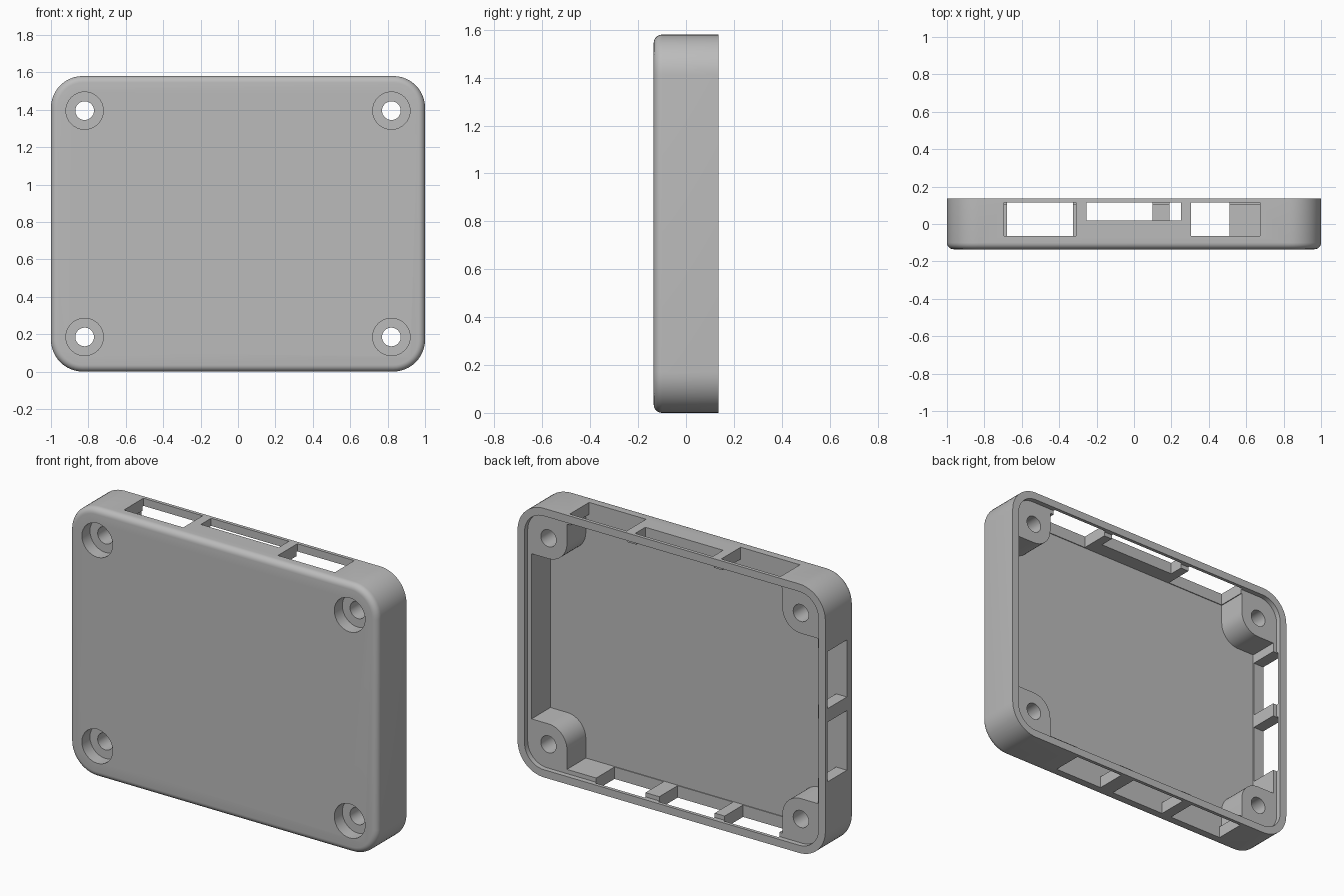
import bpy, bmesh
from math import sin, cos, pi, radians

cube = bpy.data.objects.get("Cube")
if cube:
    bpy.data.objects.remove(cube)

MID = 0.79                      # height of the case centre
HALF_W, HALF_H, BACK = 1.0, 0.79, 0.135
WALL, FLOOR, LEDGE = 0.07, -0.07, 0.105
POST_X, POST_Z, POST_R = 0.82, 0.605, 0.12

grey = bpy.data.materials.new("case_grey")
grey.use_nodes = True
grey.diffuse_color = (0.5, 0.5, 0.5, 1)
grey.node_tree.nodes["Principled BSDF"].inputs["Base Color"].default_value = (0.5, 0.5, 0.5, 1)


def rounded(inset, radius, steps=12):
    """Rounded rectangle outline in x and z, inset from the case outline."""
    pts = []
    for k, (sx, sz) in enumerate([(1, 1), (-1, 1), (-1, -1), (1, -1)]):
        for i in range(steps + 1):
            a = (k + i / steps) * pi / 2
            pts.append((sx * (HALF_W - inset - radius) + radius * cos(a),
                        sz * (HALF_H - inset - radius) + radius * sin(a)))
    return pts


def circle(x, z, r, n=32):
    return [(x + r * cos(2 * pi * i / n), z + r * sin(2 * pi * i / n)) for i in range(n)]


def loft(name, rings):
    """Closed solid through (y, outline) rings."""
    bm = bmesh.new()
    loops = [[bm.verts.new((x, y, z + MID)) for x, z in pts] for y, pts in rings]
    n = len(loops[0])
    for a, b in zip(loops, loops[1:]):
        for i in range(n):
            bm.faces.new((a[i], a[(i + 1) % n], b[(i + 1) % n], b[i]))
    bm.faces.new(loops[0])
    bm.faces.new(loops[-1])
    bmesh.ops.recalc_face_normals(bm, faces=bm.faces)
    mesh = bpy.data.meshes.new(name)
    bm.to_mesh(mesh)
    bm.free()
    mesh.materials.append(grey)
    obj = bpy.data.objects.new(name, mesh)
    bpy.context.scene.collection.objects.link(obj)
    return obj


def prism(name, pts, y0, y1):
    return loft(name, [(y0, pts), (y1, pts)])


def box(name, x0, x1, y0, y1, z0, z1):
    return prism(name, [(x0, z0), (x1, z0), (x1, z1), (x0, z1)], y0, y1)


def cavity_outline():
    """Inner outline with a rounded notch left solid for each corner post."""
    arc = [(POST_X + POST_R * cos(a), POST_Z + POST_R * sin(a))
           for a in [-pi / 2 - i * pi / 24 for i in range(13)]]
    quarter = [(HALF_W - WALL, POST_Z - POST_R)] + arc + [(POST_X - POST_R, HALF_H - WALL)]
    half = quarter + [(-x, z) for x, z in reversed(quarter)]
    return half + [(x, -z) for x, z in reversed(half)]


# Outer body with rounded front edge
fillet, corner = 0.035, 0.17
rings = []
for i in range(7):
    a = i * pi / 12
    inset = fillet * (1 - sin(a))
    rings.append((-BACK + fillet * (1 - cos(a)), rounded(inset, corner - inset)))
rings.append((BACK, rounded(0, corner)))
case = loft("enclosure_case", rings)

# Hollow interior and the lid recess round the rim
cutters = [prism("cavity_cutter", cavity_outline(), FLOOR, 0.3),
           prism("lid_recess_cutter", rounded(0.045, corner - 0.045), LEDGE, 0.3)]

# Screw holes with counterbores
for sx in (-1, 1):
    for sz in (-1, 1):
        x, z = sx * POST_X, sz * POST_Z
        cutters.append(prism("counterbore_cutter", circle(x, z, 0.1), -0.3, -0.06))
        cutters.append(prism("screw_hole_cutter", circle(x, z, 0.05), -0.3, 0.3))

# Port slots in the top, bottom and one side wall
LOW, SLOT_TOP = -0.065, 0.115
IN, OUT = 0.08, 0.1
for x0, x1, y0 in [(-0.695, -0.31, LOW), (-0.255, 0.25, 0.02), (0.305, 0.675, LOW)]:
    cutters.append(box("top_port_cutter", x0, x1, y0, SLOT_TOP, HALF_H - IN, HALF_H + OUT))
for x0, x1 in [(-0.68, -0.325), (-0.26, 0.1), (0.19, 0.51)]:
    cutters.append(box("bottom_port_cutter", x0, x1, LOW, SLOT_TOP, -HALF_H - OUT, -HALF_H + IN))
for z0, z1 in [(-0.335, 0.015), (0.095, 0.43)]:
    cutters.append(box("side_port_cutter", -HALF_W - OUT, -HALF_W + IN, LOW, SLOT_TOP, z0, z1))

for c in cutters:
    c.hide_render = True
    mod = case.modifiers.new(c.name, "BOOLEAN")
    mod.operation, mod.solver, mod.object = "DIFFERENCE", "EXACT", c

# Apply the cuts and drop the cutters
bpy.context.view_layer.update()
graph = bpy.context.evaluated_depsgraph_get()
cut_mesh = bpy.data.meshes.new_from_object(case.evaluated_get(graph))
case.modifiers.clear()
case.data = cut_mesh
for c in cutters:
    bpy.data.objects.remove(c)

bpy.ops.object.select_all(action="DESELECT")
case.select_set(True)
bpy.context.view_layer.objects.active = case
bpy.ops.object.shade_smooth_by_angle(angle=radians(30))
